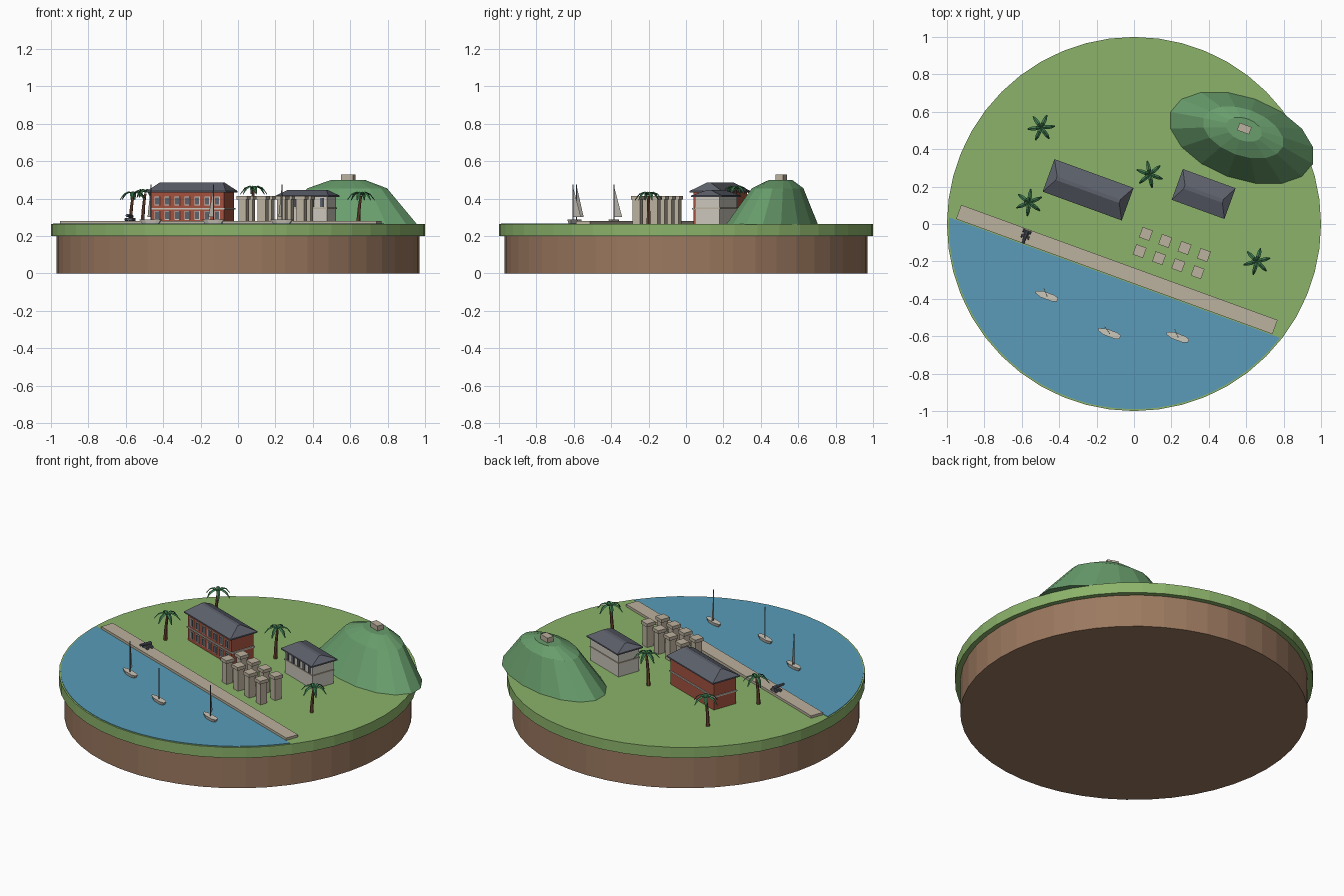
import bpy, bmesh
from math import sin, cos, pi, radians, sqrt
from mathutils import Matrix, Vector

if "Cube" in bpy.data.objects:
    bpy.data.objects.remove(bpy.data.objects["Cube"])


def material(name, *rgb):
    m = bpy.data.materials.new(name)
    m.use_nodes = True
    m.diffuse_color = (*rgb, 1)
    m.node_tree.nodes["Principled BSDF"].inputs["Base Color"].default_value = (*rgb, 1)
    return m


SOIL = material("soil brown", .33, .19, .115)
GRASS = material("grass green", .26, .45, .145)
WATER = material("water blue", .1, .33, .48)
HILL = material("hill green", .14, .34, .15)
STONE = material("tan stone", .5, .44, .34)
BRICK = material("red brick", .37, .085, .05)
SLATE = material("slate grey", .11, .12, .15)
LEAF = material("palm green", .05, .2, .08)
TRUNK = material("bark brown", .2, .08, .04)
PALE = material("pale plaster", .6, .57, .5)

# The town grid is turned to run along the shore
TOWN = Matrix.Rotation(radians(-20), 4, "Z")
FLAT = Matrix.Identity(4)
GROUND = .265


def finish(name, bm, mat, frame):
    bmesh.ops.recalc_face_normals(bm, faces=bm.faces)
    me = bpy.data.meshes.new(name)
    bm.to_mesh(me)
    bm.free()
    me.materials.append(mat)
    ob = bpy.data.objects.new(name, me)
    ob.matrix_world = frame
    bpy.context.collection.objects.link(ob)
    return ob


def loft(name, rings, mat, frame=TOWN):
    """Skin a stack of equal-length rings and cap both ends."""
    bm = bmesh.new()
    rows = [[bm.verts.new(p) for p in ring] for ring in rings]
    for a, b in zip(rows, rows[1:]):
        for i in range(len(a)):
            j = (i + 1) % len(a)
            bm.faces.new((a[i], a[j], b[j], b[i]))
    bm.faces.new(rows[0])
    bm.faces.new(rows[-1])
    return finish(name, bm, mat, frame)


def rect(x, y, z, w, d):
    return [(x + sx * w / 2, y + sy * d / 2, z)
            for sx, sy in ((-1, -1), (1, -1), (1, 1), (-1, 1))]


def oval(x, y, z, a, b, n):
    return [(x + a * cos(2 * pi * i / n), y + b * sin(2 * pi * i / n), z) for i in range(n)]


def box(name, x, y, z0, z1, w, d, mat, frame=TOWN):
    return loft(name, [rect(x, y, z0, w, d), rect(x, y, z1, w, d)], mat, frame)


def hip_roof(name, x, y, z0, z1, w, d, inset):
    loft(name, [rect(x, y, z0, w, d), rect(x, y, z0 + .008, w, d),
                rect(x, y, z1, w - 2 * inset, .02)], SLATE)


# Round base, lawn and bay
loft("soil_base", [oval(0, 0, z, .97, .97, 48) for z in (0, .2)], SOIL, FLAT)
loft("lawn", [oval(0, 0, z, 1, 1, 48) for z in (.2, GROUND)], GRASS, FLAT)
shore, reach = -.305, .99
start = math_angle = pi + .313
arc = [(reach * cos(start + (pi - .626) * i / 32),
        reach * sin(start + (pi - .626) * i / 32)) for i in range(33)]
loft("bay_water", [[(x, min(y, shore), z) for x, y in arc]
                   for z in (GROUND - .004, GROUND + .003)], WATER)

# Quay with a small cannon pointing out to sea
box("quay", -.003, -.26, .258, .28, 1.8, .08, STONE)
cx, cy = -.523, -.256
box("cannon_carriage", cx, cy + .008, .282, .297, .03, .04, SLATE)
for side in (-1, 1):
    for dy in (-.008, .022):
        wheel = [[(cx + side * off, cy + dy + y, .288 + z) for y, z, _ in
                  oval(0, 0, 0, .009, .009, 10)] for off in (.016, .023)]
        loft("cannon_wheel", wheel, SLATE)
loft("cannon_barrel", [[(cx + x, cy + dy, .304 + rise + z) for x, z, _ in oval(0, 0, 0, r, r, 10)]
                       for dy, r, rise in ((.03, .011, 0), (-.045, .007, .006))], SLATE)

# Brick hall with string course and two rows of windows
hx, hy, hw, hd = -.293, .088, .42, .15
box("hall_walls", hx, hy, .26, .435, hw, hd, BRICK)
box("hall_band", hx, hy, .342, .35, hw + .012, hd + .012, PALE)
hip_roof("hall_roof", hx, hy, .432, .486, .45, .185, .045)
for col in range(7):
    wx = hx + (col - 3) * .057
    for z in (.29, .367):
        front = hy - hd / 2
        box("hall_window_frame", wx, front - .001, z - .004, z + .044, .03, .005, PALE)
        box("hall_window", wx, front - .003, z, z + .04, .022, .005, SLATE)

# Plaster house
px, py, pw, pd = .295, .278, .27, .14
box("house_walls", px, py, .26, .412, pw, pd, PALE)
box("house_band", px, py, .345, .352, pw + .008, pd + .008, STONE)
hip_roof("house_roof", px, py, .408, .446, .3, .175, .04)
for col in range(5):
    box("house_window", px + (col - 2) * .053, py - pd / 2 - .002, .355, .402, .018, .006, SLATE)

# Two rows of capped stone pillars
for row in (-.028, -.126):
    for col in range(4):
        x = .078 + .11 * col
        box("pillar_shaft", x, row, .26, .397, .044, .044, STONE)
        box("pillar_cap", x, row, .395, .415, .058, .058, STONE)

# Faceted hill with a lookout fort
loft("hill", [oval(.383, .629, .262, .407, .221, 16), oval(.381, .66, .455, .226, .125, 16),
              oval(.38, .676, .498, .1, .06, 16)], HILL)
box("hill_fort", .38, .681, .485, .528, .068, .042, STONE)


def palm(x, y, crown, turn):
    lean = .014
    stem = []
    for i in range(5):
        t = i / 4
        r = .011 - .004 * t
        stem.append(oval(x + lean * t * t, y, GROUND - .004 + (crown - GROUND) * t, r, r, 7))
    loft("palm_trunk", stem, TRUNK, FLAT)
    for k in range(6):
        a = turn + 2 * pi * k / 6
        out, side = Vector((cos(a), sin(a), 0)), Vector((-sin(a), cos(a), 0))
        root = Vector((x + lean, y, crown))
        rings = []
        for reach, lift, half in ((0, 0, .005), (.025, .014, .011),
                                  (.052, .003, .01), (.074, -.026, .003)):
            mid = root + out * reach + Vector((0, 0, lift))
            rings.append([mid - side * half, mid + Vector((0, 0, .005)),
                          mid + side * half, mid - Vector((0, 0, .002))])
        loft("palm_frond", rings, LEAF, FLAT)


for x, y, crown, turn in ((-.51, .515, .432, .1), (-.575, .115, .42, .4),
                          (.07, .265, .45, .7), (.643, -.2, .418, .25)):
    palm(x, y, crown, turn)


def boat(x, y, sail_angle):
    frame = Matrix.Translation((x, y, 0)) @ TOWN
    half = ((-.065, .006), (-.03, .018), (.035, .018), (.06, .01))
    outline = [(u, -v) for u, v in half] + [(u, v) for u, v in reversed(half)]
    loft("boat_hull", [[(u * s, v * s, z) for u, v in outline]
                       for s, z in ((.75, .266), (1, .288))], PALE, frame)
    loft("boat_mast", [oval(x, y, z, .003, .003, 6) for z in (.28, .476)], SLATE, FLAT)
    along = Vector((cos(sail_angle), sin(sail_angle), 0))
    thick = Vector((-along.y, along.x, 0)) * .0015
    base = Vector((x, y, .302))
    sail = [base, base + along * .046, Vector((x, y, .465))]
    loft("boat_sail", [[p + thick * s for p in sail] for s in (-1, 1)], PALE, FLAT)


for x, y, angle in ((-.465, -.385, 112), (-.13, -.585, 127), (.235, -.605, 112)):
    boat(x, y, radians(angle))
